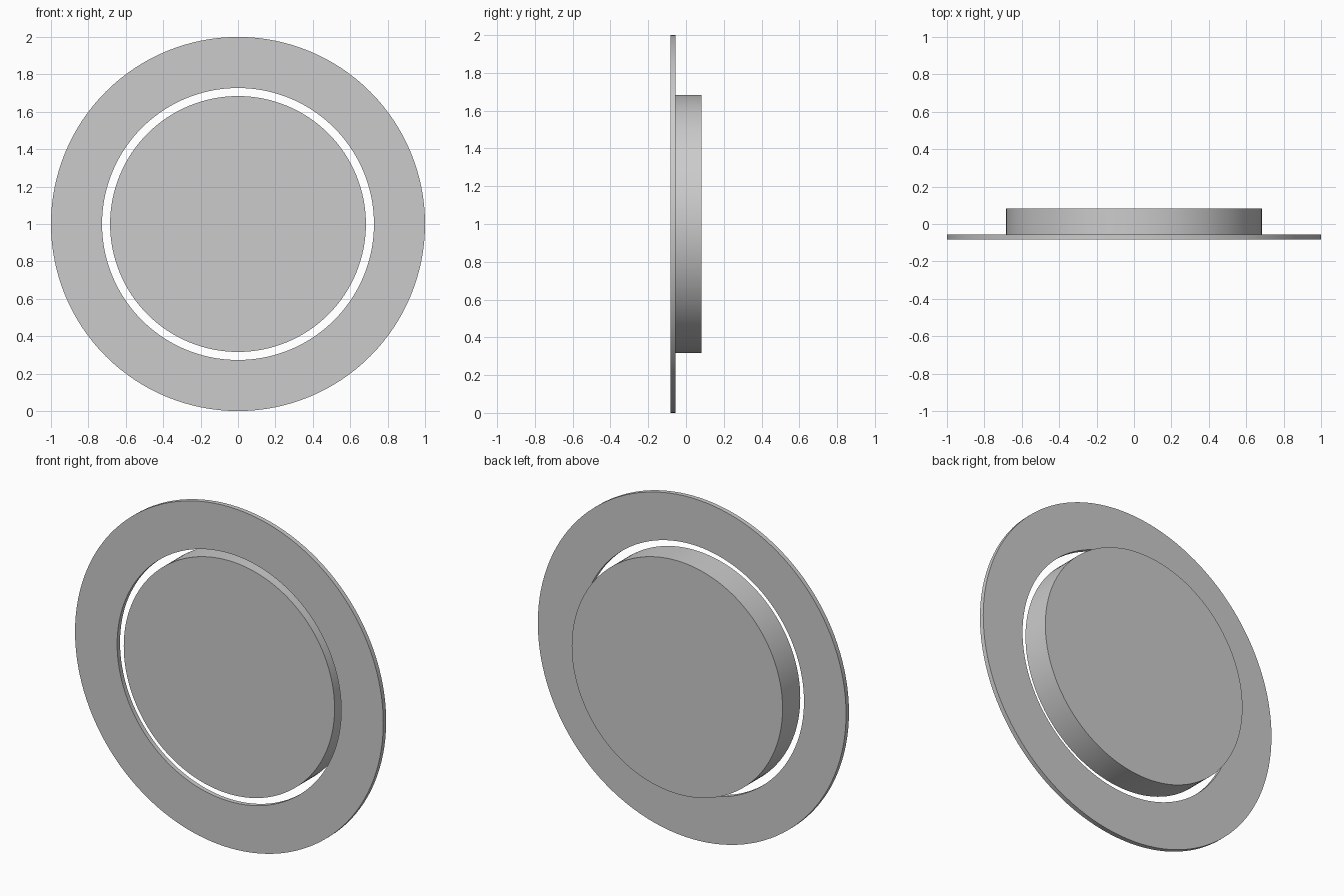
import bpy
import bmesh
from math import pi, radians
from mathutils import Matrix

if "Cube" in bpy.data.objects:
    bpy.data.objects.remove(bpy.data.objects["Cube"], do_unlink=True)

SEGMENTS = 128
FRONT, BACK = -0.082, 0.082
RING_THICKNESS = 0.027

# One plain grey finish for every part
grey = bpy.data.materials.new("light_grey")
grey.use_nodes = True
colour = (0.6, 0.6, 0.6, 1.0)
grey.diffuse_color = colour
grey.node_tree.nodes["Principled BSDF"].inputs["Base Color"].default_value = colour


def finish(name, bm):
    """Turn a bmesh into a smooth-shaded grey object with sharp rims."""
    bmesh.ops.recalc_face_normals(bm, faces=bm.faces)
    mesh = bpy.data.meshes.new(name)
    bm.to_mesh(mesh)
    bm.free()
    mesh.materials.append(grey)
    obj = bpy.data.objects.new(name, mesh)
    bpy.context.collection.objects.link(obj)
    bpy.ops.object.select_all(action="DESELECT")
    obj.select_set(True)
    bpy.context.view_layer.objects.active = obj
    bpy.ops.object.shade_smooth_by_angle(angle=radians(30))
    return obj


# Flat outer ring: a rectangular section spun around the y axis
bm = bmesh.new()
outer, inner = 1.0, 0.727
section = [(inner, FRONT), (outer, FRONT),
           (outer, FRONT + RING_THICKNESS), (inner, FRONT + RING_THICKNESS)]
verts = [bm.verts.new((r, y, 1)) for r, y in section]
edges = [bm.edges.new((verts[i], verts[(i + 1) % 4])) for i in range(4)]
bmesh.ops.spin(bm, geom=verts + edges, cent=(0, 0, 1), axis=(0, 1, 0),
               angle=2 * pi, steps=SEGMENTS, use_merge=True)
bmesh.ops.remove_doubles(bm, verts=bm.verts, dist=0.0001)
finish("outer_ring", bm)

# Thick centre disc, flush with the front of the ring
bm = bmesh.new()
place = Matrix.Translation((0, (FRONT + BACK) / 2, 1)) @ Matrix.Rotation(pi / 2, 4, "X")
bmesh.ops.create_cone(bm, cap_ends=True, segments=SEGMENTS, radius1=0.684,
                      radius2=0.684, depth=BACK - FRONT, matrix=place)
finish("centre_disc", bm)
